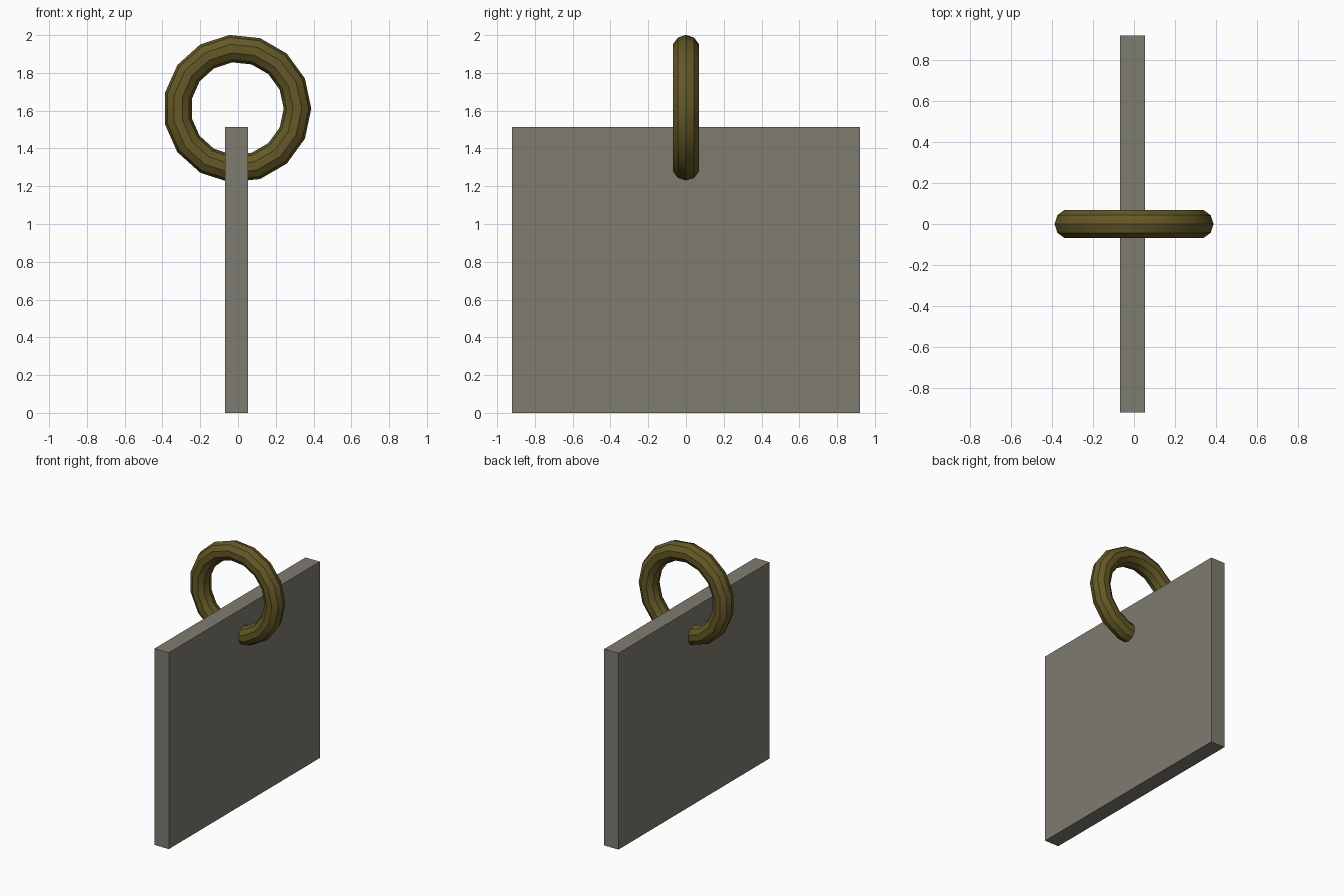
import bpy, math

if "Cube" in bpy.data.objects:
    bpy.data.objects.remove(bpy.data.objects["Cube"])


def paint(obj, name, color):
    mat = bpy.data.materials.new(name)
    mat.diffuse_color = color
    mat.use_nodes = True
    mat.node_tree.nodes["Principled BSDF"].inputs["Base Color"].default_value = mat.diffuse_color
    obj.data.materials.append(mat)


# Flat rectangular plate
bpy.ops.mesh.primitive_cube_add(size=1, location=(-0.007, 0, 0.757))
plate = bpy.context.object
plate.name = "plate"
plate.scale = (0.122, 1.84, 1.514)
bpy.ops.object.transform_apply(location=False, rotation=False, scale=True)
paint(plate, "warm_grey", (0.21, 0.20, 0.16, 1))

# Low-poly ring passing through the top of the plate
bpy.ops.mesh.primitive_torus_add(
    major_segments=15, minor_segments=10, major_radius=0.319, minor_radius=0.073,
    location=(-0.004, 0, 1.611), rotation=(math.pi / 2, 0, 0))
ring = bpy.context.object
ring.name = "ring"
bpy.ops.object.transform_apply(location=False, rotation=True, scale=True)
bpy.ops.object.shade_smooth_by_angle(angle=math.radians(30))
paint(ring, "dark_brass", (0.13, 0.10, 0.02, 1))
